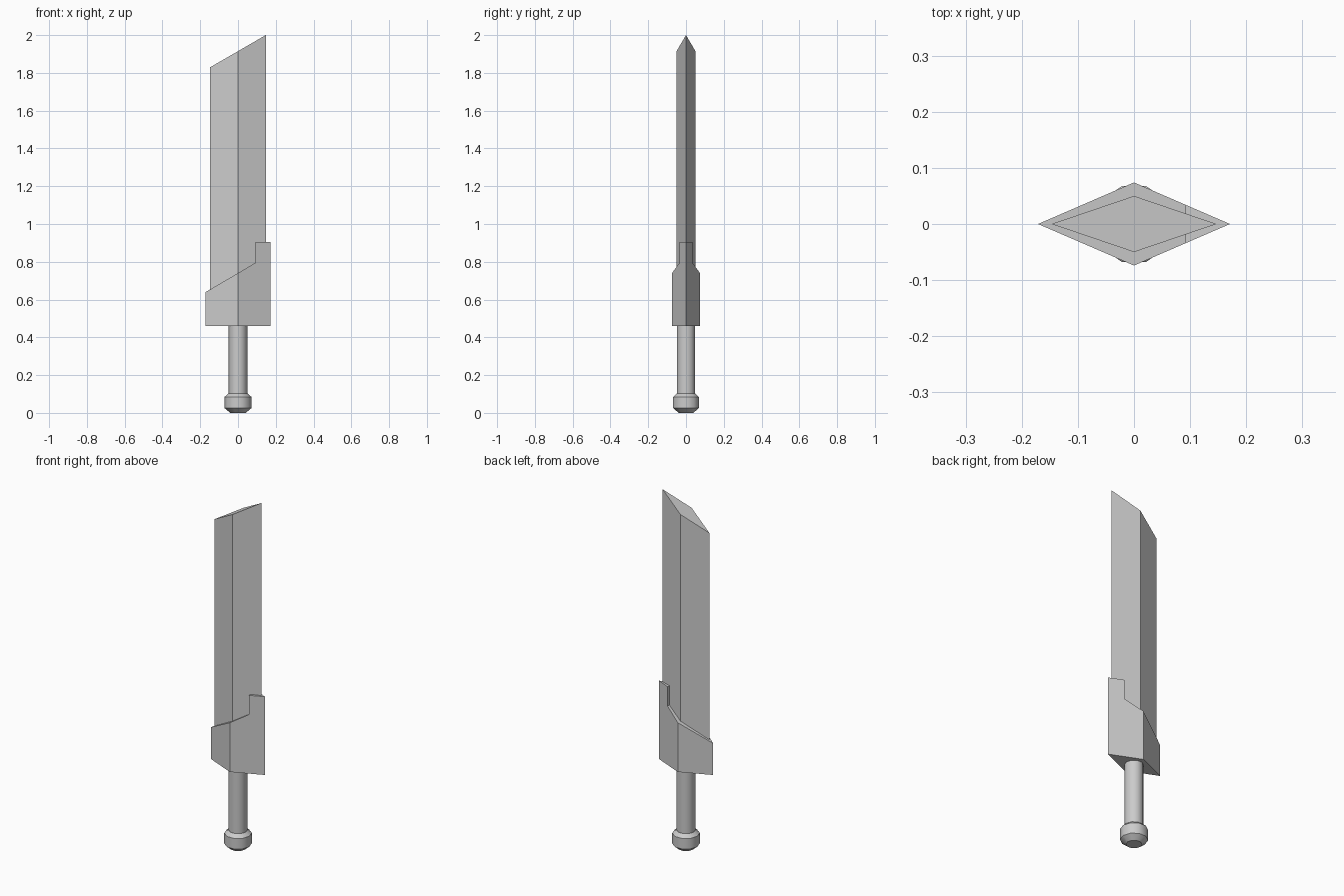
import bpy, bmesh, math

cube = bpy.data.objects.get("Cube")
if cube:
    bpy.data.objects.remove(cube, do_unlink=True)

steel = bpy.data.materials.new("grey_steel")
steel.use_nodes = True
steel.diffuse_color = (0.6, 0.6, 0.6, 1)
steel.node_tree.nodes["Principled BSDF"].inputs["Base Color"].default_value = (0.6, 0.6, 0.6, 1)


def finish(name, bm):
    bmesh.ops.recalc_face_normals(bm, faces=bm.faces[:])
    mesh = bpy.data.meshes.new(name)
    bm.to_mesh(mesh)
    bm.free()
    mesh.materials.append(steel)
    obj = bpy.data.objects.new(name, mesh)
    bpy.context.collection.objects.link(obj)
    return obj


def diamond_prism(name, half_w, half_d, bottom, top):
    """Diamond section whose top edge follows (x, z) points from left to right."""
    bm = bmesh.new()
    cache = {}

    def vert(point, side):
        x, z = point
        y = side * half_d * (1 - abs(x) / half_w)
        key = (x, round(y, 5), z)
        if key not in cache:
            cache[key] = bm.verts.new(key)
        return cache[key]

    base = [(half_w, bottom), (0, bottom), (-half_w, bottom)]
    # Front and back facets, split along the central ridge
    for side in (-1, 1):
        for sign in (-1, 1):
            outline = [p for p in top + base if p[0] * sign >= 0]
            bm.faces.new([vert(p, side) for p in outline])
    # Top and bottom surfaces joining front to back
    for path in (top, base):
        for a, b in zip(path, path[1:]):
            corners = [vert(a, -1), vert(b, -1), vert(b, 1), vert(a, 1)]
            corners = list(dict.fromkeys(corners))
            if len(corners) > 2:
                bm.faces.new(corners)
    return finish(name, bm)


def turned(name, profile, sides=10):
    """Capped turned part from (radius, z) points, softly shaded."""
    bm = bmesh.new()
    rings = []
    for r, z in profile:
        angles = [math.tau * i / sides for i in range(sides)]
        rings.append([bm.verts.new((r * math.cos(a), r * math.sin(a), z)) for a in angles])
    for low, high in zip(rings, rings[1:]):
        for i in range(sides):
            j = (i + 1) % sides
            bm.faces.new((low[i], low[j], high[j], high[i]))
    bm.faces.new(rings[0])
    bm.faces.new(rings[-1])
    obj = finish(name, bm)
    bpy.ops.object.select_all(action='DESELECT')
    obj.select_set(True)
    bpy.context.view_layer.objects.active = obj
    bpy.ops.object.shade_smooth_by_angle(angle=math.radians(40))
    return obj


# Blade with a slanted tip
diamond_prism("blade", 0.147, 0.05, 0.5, [(-0.147, 1.83), (0, 1.915), (0.147, 2.0)])

# Guard with a slanted, stepped collar
diamond_prism("guard", 0.171, 0.074, 0.46,
              [(-0.171, 0.64), (0, 0.74), (0.092, 0.795), (0.092, 0.905), (0.171, 0.905)])

# Handle
turned("grip", [(0.049, 0.05), (0.049, 0.47)])
turned("pommel", [(0.041, 0), (0.071, 0.025), (0.071, 0.085), (0.05, 0.103)])
